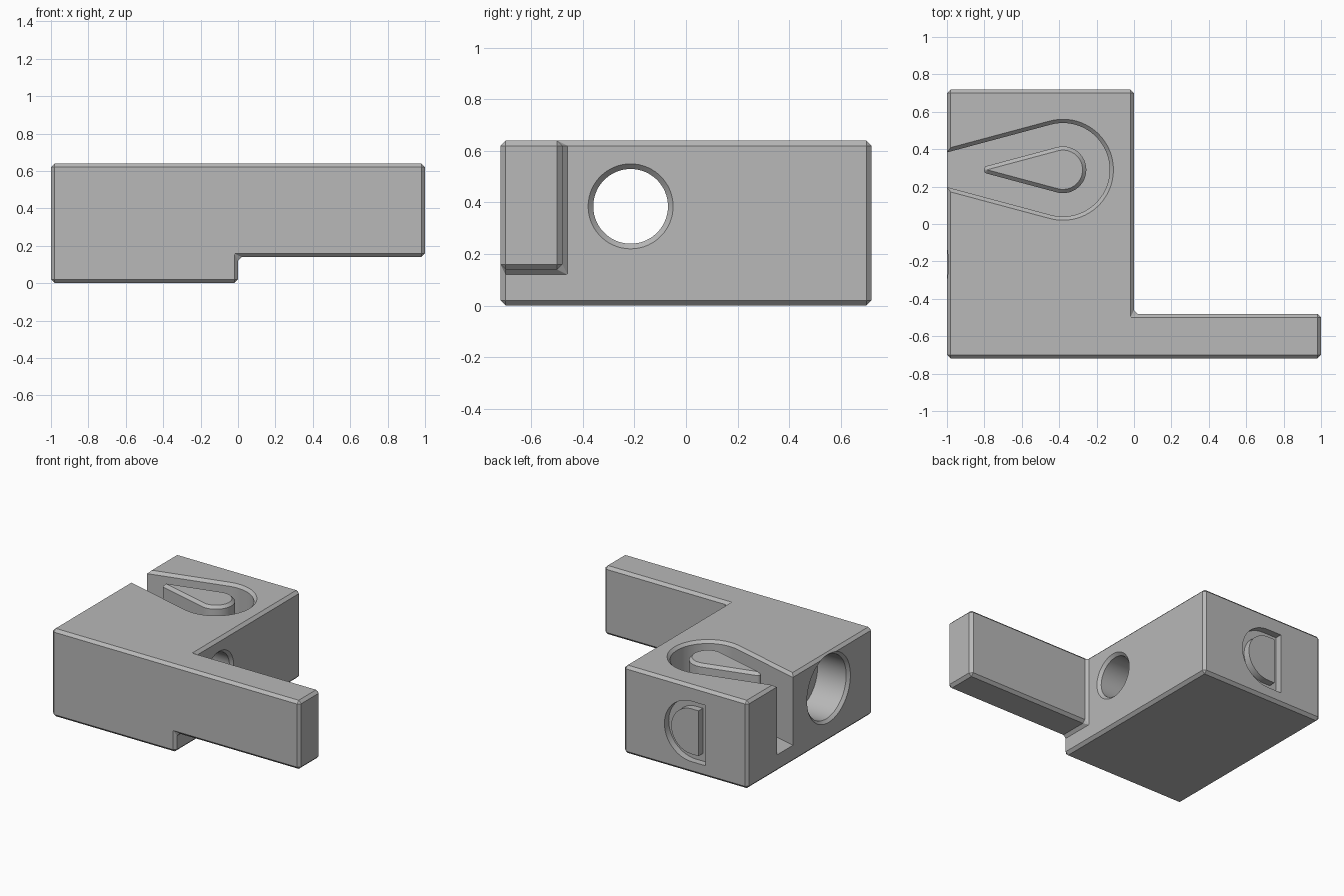
import bpy, bmesh
from math import sin, cos, radians
from mathutils import Vector

if "Cube" in bpy.data.objects:
    bpy.data.objects.remove(bpy.data.objects["Cube"], do_unlink=True)

grey = bpy.data.materials.new("plain grey")
grey.use_nodes = True
colour = (0.48, 0.48, 0.48, 1)
grey.diffuse_color = colour
grey.node_tree.nodes["Principled BSDF"].inputs["Base Color"].default_value = colour

CHAMFER = 0.02
TOP, BACK = 0.64, 0.72
AXES = {"x": lambda a, b, h: (h, a, b),
        "y": lambda a, b, h: (a, h, b),
        "z": lambda a, b, h: (a, b, h)}


def loft(name, axis, rings):
    """Closed solid through (height, outline) rings stacked along an axis."""
    bm = bmesh.new()
    loops = [[bm.verts.new(AXES[axis](a, b, h)) for a, b in pts] for h, pts in rings]
    for low, high in zip(loops, loops[1:]):
        for i in range(len(low)):
            j = i - 1
            bm.faces.new((low[j], low[i], high[i], high[j]))
    bm.faces.new(loops[0])
    bm.faces.new(loops[-1])
    bmesh.ops.recalc_face_normals(bm, faces=bm.faces)
    mesh = bpy.data.meshes.new(name)
    bm.to_mesh(mesh)
    bm.free()
    mesh.materials.append(grey)
    obj = bpy.data.objects.new(name, mesh)
    bpy.context.collection.objects.link(obj)
    return obj


def arc(cx, cy, r, start, end, n):
    angles = [radians(start + (end - start) * i / n) for i in range(n + 1)]
    return [(cx + r * cos(t), cy + r * sin(t)) for t in angles]


def teardrop(r_round, r_tip, grow=0.0):
    """Large circle tapering at 15 degrees to a small one toward -x."""
    cx, cy = -0.38, 0.29
    tip = cx - (r_round - r_tip) / sin(radians(15))
    return (arc(cx, cy, r_round + grow, -105, 105, 40)
            + arc(tip, cy, r_tip + grow, 105, 255, 12))


def half_round(r, flat):
    """Half circle closed by a straight side."""
    return arc(-0.55, 0.305, r, -90, 90, 32) + [(flat, 0.305 + r), (flat, 0.305 - r)]


def activate(obj):
    bpy.ops.object.select_all(action="DESELECT")
    obj.select_set(True)
    bpy.context.view_layer.objects.active = obj


def cut(obj, cutter):
    cutter.hide_render = True
    mod = obj.modifiers.new("cut", "BOOLEAN")
    mod.operation, mod.solver, mod.object = "DIFFERENCE", "EXACT", cutter
    activate(obj)
    bpy.ops.object.modifier_apply(modifier=mod.name)
    bpy.data.objects.remove(cutter, do_unlink=True)


# Block with a raised side arm
rect = [(-1, -BACK), (1, -BACK), (1, BACK), (-1, BACK)]
block = loft("block_with_arm", "z", [(0, rect), (TOP, rect)])
around_arm = [(-0.48, 0.14), (-0.48, 1), (1, 1), (1, -1), (-1, -1), (-1, 0.14)]
cut(block, loft("arm_cutter", "x", [(0, around_arm), (1.5, around_arm)]))

# Chamfer every edge, inner corners included
bm = bmesh.new()
bm.from_mesh(block.data)
bmesh.ops.remove_doubles(bm, verts=bm.verts, dist=0.0001)
bmesh.ops.dissolve_limit(bm, angle_limit=0.01, verts=bm.verts, edges=bm.edges)
bmesh.ops.bevel(bm, geom=bm.edges[:], offset=CHAMFER, segments=1,
                affect="EDGES", profile=0.5)
bmesh.ops.recalc_face_normals(bm, faces=bm.faces)
bm.to_mesh(block.data)
bm.free()

# Stepped bore through the block, chamfered at both mouths
bore = [(-1.02, 0.27), (-0.98, 0.23), (-0.75, 0.23),
        (-0.75, 0.145), (-0.02, 0.145), (0.02, 0.185)]
cut(block, loft("bore_cutter", "x",
                [(x, arc(-0.215, 0.385, r, 0, 354, 59)) for x, r in bore]))

# Teardrop channel open at the side, with an island left in it
floor = 0.125
cut(block, loft("channel_cutter", "z", [
    (floor, teardrop(0.25, 0.05)),
    (TOP - CHAMFER, teardrop(0.25, 0.05)),
    (TOP + CHAMFER, teardrop(0.25, 0.05, 2 * CHAMFER))]))
island = loft("channel_island", "z", [
    (floor, teardrop(0.125, 0.021)),
    (TOP - CHAMFER, teardrop(0.125, 0.021)),
    (TOP, teardrop(0.125, 0.021, -CHAMFER))])

# Half-round groove in the back, with a flush key left in it
depth, outer, inner = 0.05, half_round(0.22, -0.66), half_round(0.165, -0.605)
cut(block, loft("groove_cutter", "y", [(BACK - depth, outer), (BACK + 0.1, outer)]))
key = loft("groove_key", "y", [(BACK - depth, inner), (BACK, inner)])

for obj in (block, island, key):
    activate(obj)
    bpy.ops.object.shade_smooth_by_angle(angle=radians(30))
